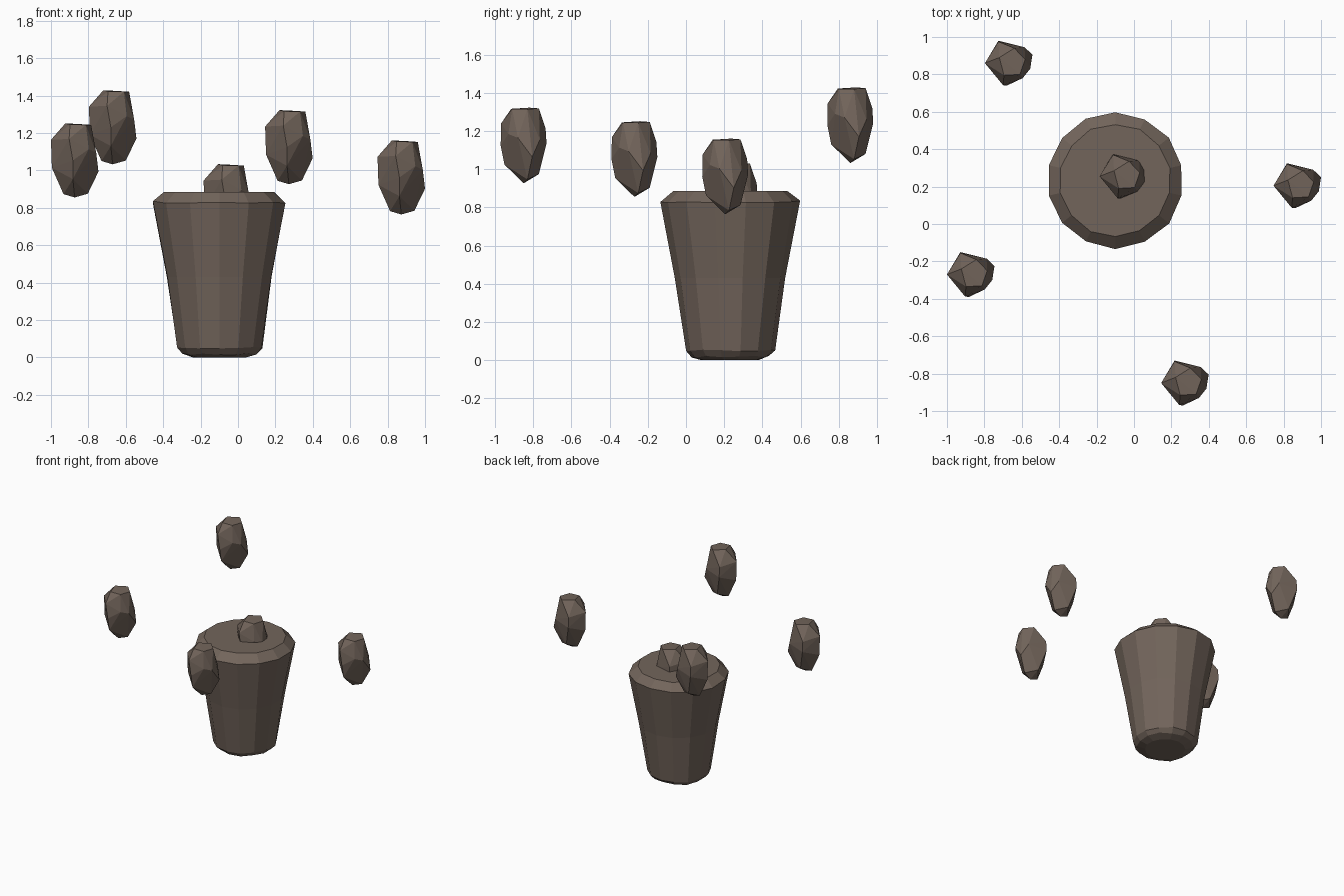
import bpy, bmesh, math, random

if "Cube" in bpy.data.objects:
    bpy.data.objects.remove(bpy.data.objects["Cube"])

random.seed(4)
stone = bpy.data.materials.new("brown_stone")
stone.diffuse_color = (0.17, 0.13, 0.105, 1)
stone.use_nodes = True
stone.node_tree.nodes["Principled BSDF"].inputs["Base Color"].default_value = stone.diffuse_color


def finish(bm, name, loc):
    bmesh.ops.recalc_face_normals(bm, faces=bm.faces)
    mesh = bpy.data.meshes.new(name)
    bm.to_mesh(mesh)
    bm.free()
    mesh.materials.append(stone)
    ob = bpy.data.objects.new(name, mesh)
    ob.location = loc
    bpy.context.collection.objects.link(ob)
    return ob


# Tapered stone pillar: 14-sided rings with chipped rims
SIDES = 14
profile = [(0.15, 0.003), (0.205, 0.018), (0.235, 0.052), (0.29, 0.43),
           (0.367, 0.83), (0.302, 0.885)]
bm = bmesh.new()
rings = []
for k, (r, z) in enumerate(profile):
    ring = []
    for i in range(SIDES):
        a = math.pi / 2 + 2 * math.pi * i / SIDES
        wob = random.uniform(-0.006, 0.002)
        lift = random.uniform(-0.006, 0.006) if k in (1, 2, 4) else 0
        ring.append(bm.verts.new(((r + wob) * math.cos(a),
                                  (r + wob) * math.sin(a),
                                  0 if k == 0 else z + lift)))
    rings.append(ring)
for lo, hi in zip(rings, rings[1:]):
    for i in range(SIDES):
        j = (i + 1) % SIDES
        bm.faces.new((lo[i], lo[j], hi[j], hi[i]))
bm.faces.new(rings[0][::-1])
bm.faces.new(rings[-1])
finish(bm, "stone_pillar", (-0.10, 0.233, 0))

# Faceted shard, the hull of a few corner points
corners = [
    (-.05, .03, .198), (-.025, -.065, .192), (.06, -.06, .19),
    (.088, .02, .19), (.03, .08, .194),
    (-.127, 0, .11), (-.03, -.118, .115), (-.055, .115, .09),
    (-.122, 0, -.04), (-.055, .12, .01), (.085, .085, .03),
    (.127, .045, -.06), (.115, -.03, .04), (-.01, -.12, 0),
    (.075, -.08, .06), (-.06, .01, -.18), (0, 0, -.198),
    (.07, .02, -.178), (-.01, .08, -.15), (-.01, -.1, -.1)]


def shard(name, loc):
    bm = bmesh.new()
    for c in corners:
        bm.verts.new(c)
    res = bmesh.ops.convex_hull(bm, input=bm.verts)
    loose = [v for v in bm.verts if not v.link_faces]
    bmesh.ops.delete(bm, geom=loose, context='VERTS')
    finish(bm, name, loc)


# One shard set in the pillar top, four floating around it
shard("top_shard", (-0.057, 0.255, 0.835))
shard("floating_shard_right", (0.873, 0.205, 0.962))
shard("floating_shard_front", (0.272, -0.85, 1.124))
shard("floating_shard_left", (-0.873, -0.27, 1.053))
shard("floating_shard_back", (-0.67, 0.86, 1.23))
